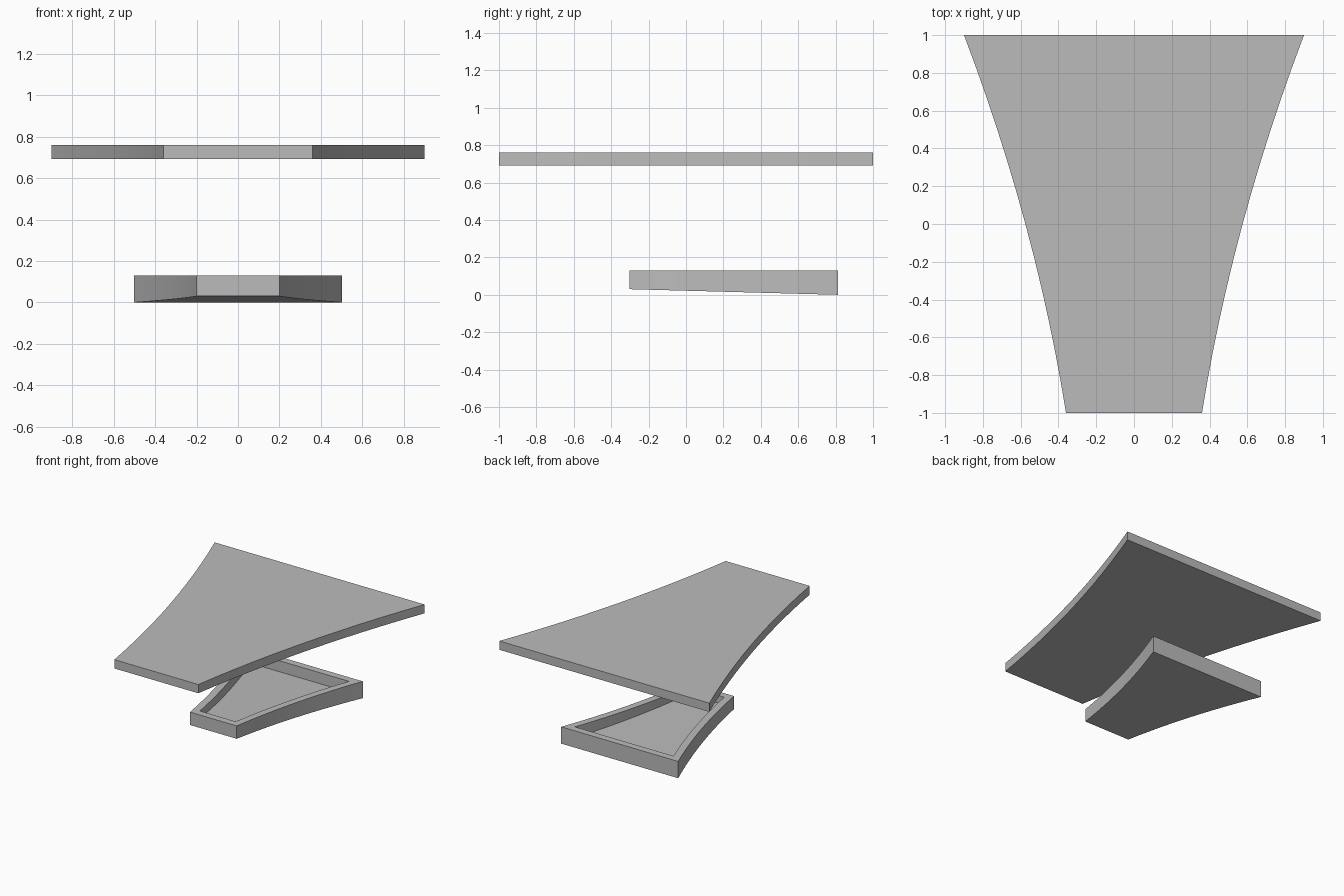
import bpy, bmesh

if "Cube" in bpy.data.objects:
    bpy.data.objects.remove(bpy.data.objects["Cube"])

grey = bpy.data.materials.new("plain grey")
grey.use_nodes = True
COLOUR = (0.5, 0.5, 0.5, 1)
grey.diffuse_color = COLOUR
grey.node_tree.nodes["Principled BSDF"].inputs["Base Color"].default_value = COLOUR

ROWS = 12


def half_width(t):
    """Flared half width for t from -1 (front) to 1 (back)."""
    return 0.575 + 0.27 * t + 0.055 * t * t


def outline(scale, centre, inset=0.0):
    """Closed flared outline with concave sides, moved inwards by inset."""
    side = []
    limit = 1 - inset / scale
    for i in range(ROWS + 1):
        t = limit * (2 * i / ROWS - 1)
        slope = 0.27 + 0.11 * t
        x = scale * half_width(t) - inset * (1 + slope * slope) ** 0.5
        side.append((x, centre + scale * t))
    return side + [(-x, y) for x, y in reversed(side)]


def ring(bm, points, height):
    return [bm.verts.new((x, y, height(y))) for x, y in points]


def bridge(bm, a, b):
    for i in range(len(a)):
        j = (i + 1) % len(a)
        bm.faces.new((a[i], a[j], b[j], b[i]))


def finish(name, bm):
    bmesh.ops.recalc_face_normals(bm, faces=bm.faces)
    mesh = bpy.data.meshes.new(name)
    bm.to_mesh(mesh)
    bm.free()
    mesh.materials.append(grey)
    obj = bpy.data.objects.new(name, mesh)
    bpy.context.collection.objects.link(obj)
    bpy.ops.object.select_all(action="DESELECT")
    obj.select_set(True)
    bpy.context.view_layer.objects.active = obj
    bpy.ops.object.shade_smooth_by_angle()


# Upper slab
bm = bmesh.new()
shape = outline(1.0, 0.0)
low = ring(bm, shape, lambda y: 0.692)
high = ring(bm, shape, lambda y: 0.76)
bridge(bm, low, high)
bm.faces.new(low)
bm.faces.new(high)
finish("tabletop", bm)

# Lower tray: sloping base, level rim, recessed floor
SCALE, CENTRE, RIM, TOP = 0.557, 0.255, 0.055, 0.13


def base(y):
    return 0.03 * (CENTRE + SCALE - y) / (2 * SCALE)


bm = bmesh.new()
outer = outline(SCALE, CENTRE)
inner = outline(SCALE, CENTRE, RIM)
rings = [
    ring(bm, outer, base),
    ring(bm, outer, lambda y: TOP),
    ring(bm, inner, lambda y: TOP),
    ring(bm, inner, lambda y: base(y) + 0.043),
]
for a, b in zip(rings, rings[1:]):
    bridge(bm, a, b)
bm.faces.new(rings[0])
bm.faces.new(rings[-1])
finish("lower_tray", bm)
